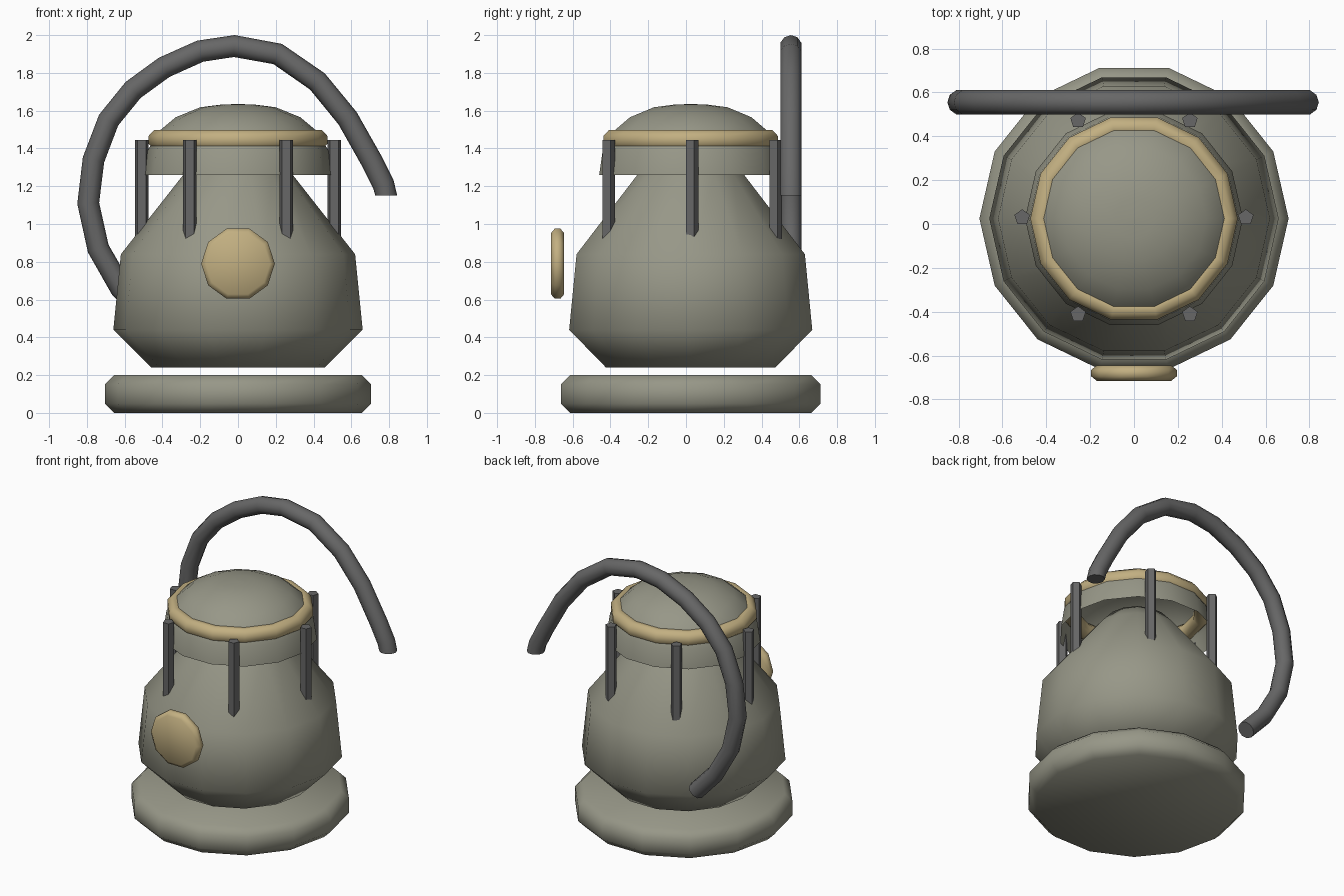
import bpy, math
from mathutils import Matrix, Vector

if "Cube" in bpy.data.objects:
    bpy.data.objects.remove(bpy.data.objects["Cube"])

CY = 0.025          # y of the vessel's axis
SIDES = 14


def material(name, rgb):
    m = bpy.data.materials.new(name)
    m.diffuse_color = (*rgb, 1)
    m.use_nodes = True
    m.node_tree.nodes["Principled BSDF"].inputs["Base Color"].default_value = m.diffuse_color
    return m


olive = material("olive_grey", (0.31, 0.31, 0.245))
tan = material("tan", (0.54, 0.43, 0.22))
dark = material("dark_grey", (0.135, 0.135, 0.135))


def add_object(name, verts, faces, mat, angle=60):
    me = bpy.data.meshes.new(name)
    me.from_pydata(verts, [], faces)
    me.materials.append(mat)
    ob = bpy.data.objects.new(name, me)
    bpy.context.collection.objects.link(ob)
    bpy.ops.object.select_all(action='DESELECT')
    ob.select_set(True)
    bpy.context.view_layer.objects.active = ob
    bpy.ops.object.shade_smooth_by_angle(angle=math.radians(angle))
    return ob


def lathe(name, profile, mat, sides=SIDES, cap_start=True, cap_end=True,
          loop=False, matrix=Matrix.Translation((0, CY, 0))):
    """Turn (radius, height) points, listed from bottom to top, around z."""
    n = len(profile)
    verts = [matrix @ Vector((r * math.cos(2 * math.pi * i / sides),
                              r * math.sin(2 * math.pi * i / sides), z))
             for r, z in profile for i in range(sides)]
    faces = []
    for k in range(n if loop else n - 1):
        a, b = k * sides, (k + 1) % n * sides
        for i in range(sides):
            j = (i + 1) % sides
            faces.append((a + i, a + j, b + j, b + i))
    if cap_start and not loop:
        faces.append(tuple(reversed(range(sides))))
    if cap_end and not loop:
        faces.append(tuple(range((n - 1) * sides, n * sides)))
    return add_object(name, verts, faces, mat)


# Base plate with bevelled rim
lathe("base", [(0.655, 0), (0.705, 0.05), (0.705, 0.15), (0.655, 0.2)], olive)

# Tapered body
lathe("body", [(0.46, 0.24), (0.66, 0.44), (0.62, 0.84), (0.29, 1.26), (0.2, 1.36)], olive)

# Domed lid, open underneath
dome = [(0.497, 1.26), (0.478, 1.39), (0.42, 1.49), (0.33, 1.565),
        (0.2, 1.618), (0.09, 1.632), (0.01, 1.635)]
lathe("lid", dome, olive, cap_start=False)

# Rounded ring around the lid
ring = [(0.425 + 0.052 * math.cos(math.radians(22.5 + 45 * k)),
         1.445 + 0.056 * math.sin(math.radians(22.5 + 45 * k))) for k in range(8)]
lathe("lid_ring", ring, tan, loop=True)

# Round front knob, turned to face -y
lathe("front_knob", [(0.17, 0), (0.195, 0.02), (0.195, 0.05), (0.17, 0.07)], tan, sides=10,
      matrix=Matrix.Translation((0, -0.645, 0.79)) @ Matrix.Rotation(math.pi / 2, 4, 'X'))

# Six posts around the neck
for i in range(6):
    a = i * math.pi / 3
    pos = Vector((0.51 * math.cos(a), CY + 0.005 + 0.51 * math.sin(a), 0))
    lathe(f"post_{i + 1}", [(0.037, 0.92), (0.037, 1.445)], dark, sides=5,
          matrix=Matrix.Translation(pos) @ Matrix.Rotation(math.pi / 2, 4, 'Z'))

# Curved hose behind the body: rings of points swept along an (x, z) path
path = [(-0.47, 0.50), (-0.62, 0.66), (-0.74, 0.87), (-0.793, 1.11), (-0.765, 1.34),
        (-0.685, 1.55), (-0.555, 1.71), (-0.39, 1.83), (-0.2, 1.915), (-0.02, 1.942),
        (0.21, 1.90), (0.42, 1.755), (0.58, 1.56), (0.71, 1.33), (0.77, 1.21), (0.785, 1.15)]
N, R = 10, 0.058
pts = [Vector((x, 0.555, z)) for x, z in path]
verts, faces = [], []
for k, p in enumerate(pts):
    t = (pts[min(k + 1, len(pts) - 1)] - pts[max(k - 1, 0)]).normalized()
    if k == len(pts) - 1:
        t = Vector((0, 0, -1))     # open end points straight down
    side = Vector((0, 1, 0))
    up = side.cross(t)
    for i in range(N):
        a = 2 * math.pi * i / N
        verts.append(p + R * (math.cos(a) * up + math.sin(a) * side))
    if k:
        b, c = (k - 1) * N, k * N
        for i in range(N):
            j = (i + 1) % N
            faces.append((b + i, c + i, c + j, b + j))
faces.append(tuple(range(N)))
faces.append(tuple(reversed(range((len(pts) - 1) * N, len(pts) * N))))
hose = add_object("hose", verts, faces, dark)

# Make every surface face outwards
import bmesh
for ob in bpy.data.objects:
    if ob.name == "lid":
        continue
    bm = bmesh.new()
    bm.from_mesh(ob.data)
    bmesh.ops.recalc_face_normals(bm, faces=bm.faces)
    bm.to_mesh(ob.data)
    bm.free()
